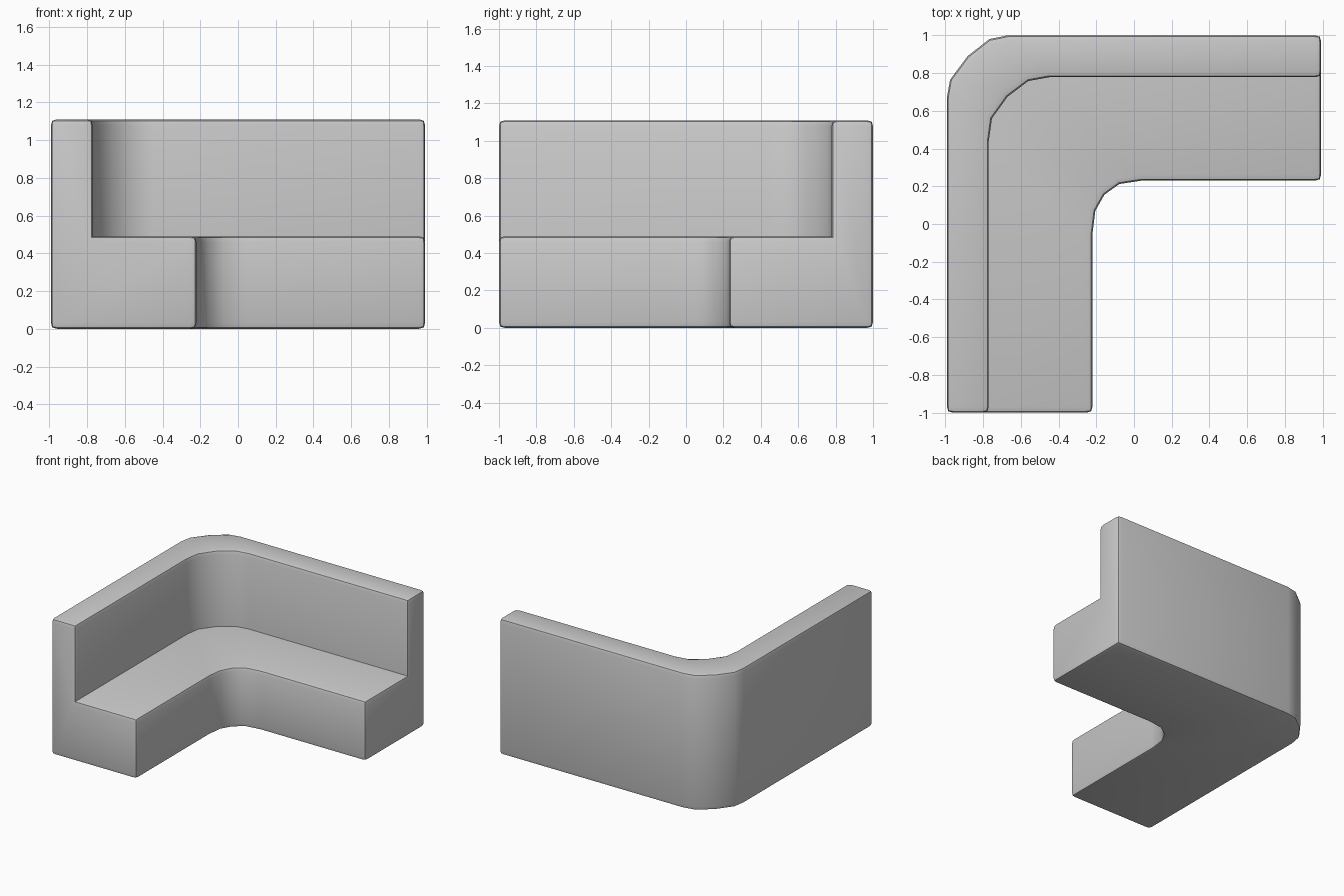
import bpy, bmesh, math

if "Cube" in bpy.data.objects:
    bpy.data.objects.remove(bpy.data.objects["Cube"])

BACK_TOP, SEAT_TOP = 1.11, 0.49
X_END, Y_END = 0.992, -1.0

# Plan-view lines: outside of back, inside of back, seat front (corner points only)
outer = [(-0.992, 0.67), (-0.975, 0.765), (-0.882, 0.89), (-0.767, 0.98), (-0.67, 1.0)]
inner = [(-0.77, 0.44), (-0.753, 0.56), (-0.67, 0.675), (-0.56, 0.758), (-0.45, 0.778)]
front = [(-0.22, -0.05), (-0.205, 0.07), (-0.157, 0.155), (-0.078, 0.212), (0.04, 0.23)]


def with_ends(line):
    """Extend a corner line straight to both sofa ends."""
    return [(line[0][0], Y_END)] + line + [(X_END, line[-1][1])]


outer, inner, front = map(with_ends, (outer, inner, front))

# L-shaped sofa section swept round the corner
bm = bmesh.new()
rings = []
for o, i, f in zip(outer, inner, front):
    section = [(*o, 0), (*o, BACK_TOP), (*i, BACK_TOP),
               (*i, SEAT_TOP), (*f, SEAT_TOP), (*f, 0)]
    rings.append([bm.verts.new(p) for p in section])
for a, b in zip(rings, rings[1:]):
    for k in range(6):
        n = (k + 1) % 6
        bm.faces.new((a[k], a[n], b[n], b[k]))
bm.faces.new(rings[0][::-1])
bm.faces.new(rings[-1])
bmesh.ops.recalc_face_normals(bm, faces=bm.faces)

# Soften the outward edges, leaving the seat-to-back crease sharp
edges = [e for e in bm.edges if e.calc_face_angle_signed() > math.radians(60)]
bmesh.ops.bevel(bm, geom=edges, offset=0.032, offset_type='OFFSET',
                segments=2, profile=0.6, affect='EDGES', clamp_overlap=True)

mesh = bpy.data.meshes.new("corner_sofa")
bm.to_mesh(mesh)
bm.free()
sofa = bpy.data.objects.new("corner_sofa", mesh)
bpy.context.collection.objects.link(sofa)
bpy.context.view_layer.objects.active = sofa
sofa.select_set(True)
bpy.ops.object.shade_smooth_by_angle(angle=math.radians(50))
